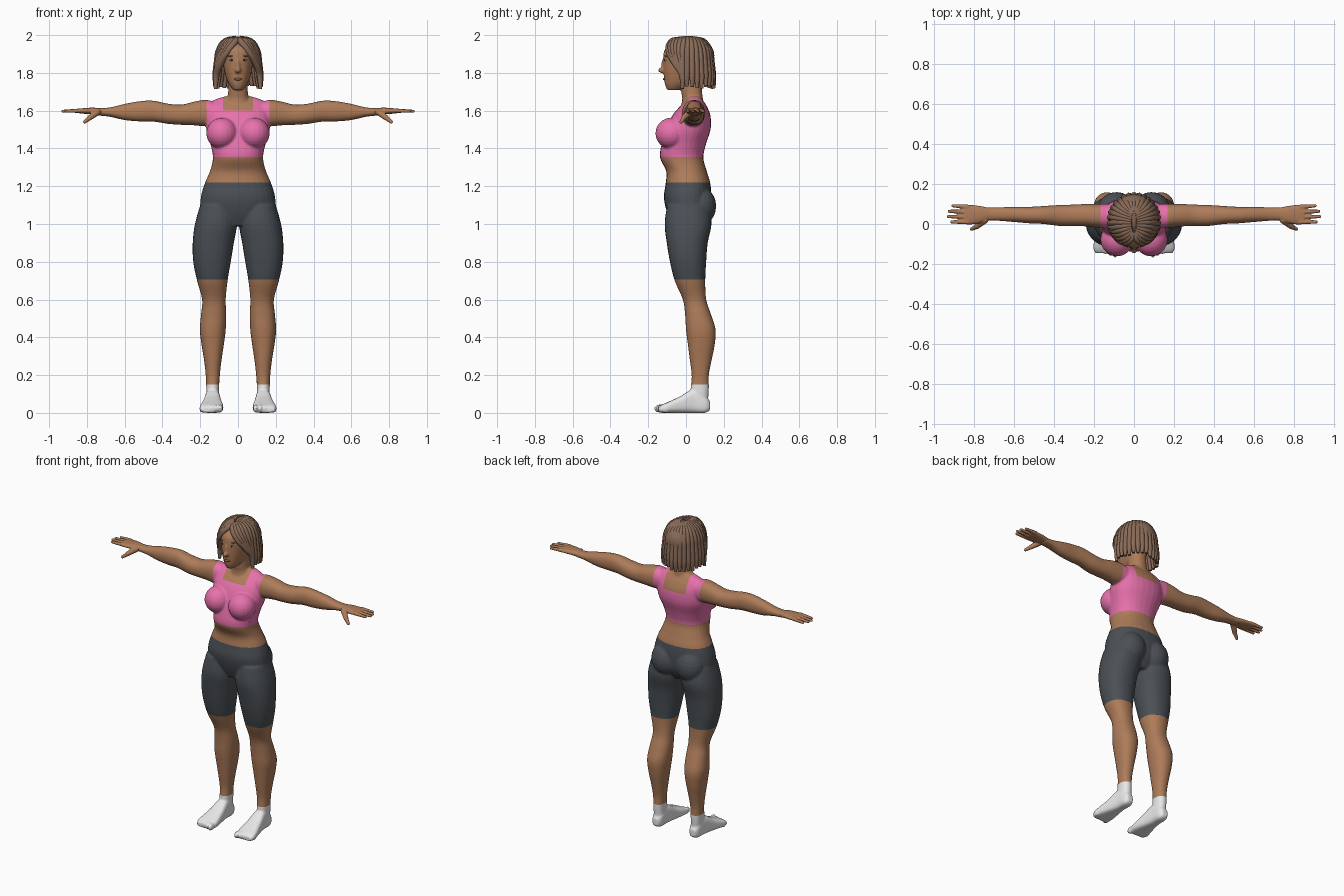
import bpy
import bmesh
import math
import random
from mathutils import Matrix, Vector

random.seed(4)
default_cube = bpy.data.objects.get("Cube")
if default_cube:
    bpy.data.objects.remove(default_cube, do_unlink=True)


def make_material(name, red, green, blue):
    material = bpy.data.materials.new(name)
    material.use_nodes = True
    color = (red, green, blue, 1)
    material.diffuse_color = color
    material.node_tree.nodes["Principled BSDF"].inputs["Base Color"].default_value = color
    return material


skin = make_material("skin brown", .42, .2, .1)
pink = make_material("top pink", .82, .17, .42)
slate = make_material("shorts slate", .07, .08, .09)
white = make_material("sock white", .8, .8, .8)
hair_brown = make_material("hair brown", .25, .145, .095)
lip_brown = make_material("lip brown", .3, .11, .07)
dark = make_material("iris dark", .04, .025, .02)


def add_object(name, bm, material):
    bmesh.ops.recalc_face_normals(bm, faces=bm.faces[:])
    mesh = bpy.data.meshes.new(name)
    bm.to_mesh(mesh)
    bm.free()
    mesh.materials.append(material)
    mesh.polygons.foreach_set("use_smooth", [True] * len(mesh.polygons))
    obj = bpy.data.objects.new(name, mesh)
    bpy.context.scene.collection.objects.link(obj)
    return obj


def bake(obj):
    """Replace an object's mesh with its evaluated result."""
    graph = bpy.context.evaluated_depsgraph_get()
    mesh = bpy.data.meshes.new_from_object(obj.evaluated_get(graph))
    obj.modifiers.clear()
    obj.data = mesh
    mesh.polygons.foreach_set("use_smooth", [True] * len(mesh.polygons))


def fuse(obj, voxel, rounds):
    """Merge overlapping volumes into one soft surface."""
    remesh = obj.modifiers.new("fuse", "REMESH")
    remesh.mode = "VOXEL"
    remesh.voxel_size = voxel
    soften = obj.modifiers.new("soften", "SMOOTH")
    soften.factor = .5
    soften.iterations = rounds
    bake(obj)


def spline(rings, steps=5):
    """Catmull-Rom interpolation through rows of numbers."""
    last = len(rings) - 1
    for i in range(last):
        near = [rings[max(0, min(last, i + k))] for k in (-1, 0, 1, 2)]
        for step in range(steps):
            t = step / steps
            yield [b + .5 * t * (c - a + t * (2*a - 5*b + 4*c - d + t * (3*(b - c) + d - a)))
                   for a, b, c, d in zip(*near)]
    yield rings[last]


def loft(bm, axis, rings, side=1, power=.9, sides=28):
    """Skin cross-sections given as (station, low u, high u, low v, high v)."""
    loops = []
    for t, u0, u1, v0, v1 in spline(rings):
        loop = []
        for k in range(sides):
            angle = math.tau * k / sides
            c, s = math.cos(angle), math.sin(angle)
            u = (u0 + u1) / 2 + (u1 - u0) / 2 * math.copysign(abs(c) ** power, c)
            v = (v0 + v1) / 2 + (v1 - v0) / 2 * math.copysign(abs(s) ** power, s)
            x, y, z = {"x": (t, u, v), "y": (u, t, v), "z": (u, v, t)}[axis]
            loop.append(bm.verts.new((x * side, y, z)))
        loops.append(loop)
    for a, b in zip(loops, loops[1:]):
        for k in range(sides):
            n = (k + 1) % sides
            bm.faces.new((a[k], a[n], b[n], b[k]))
    bm.faces.new(loops[0])
    bm.faces.new(loops[-1])


def centred(rows):
    """Turn (z, half width, front, back) rows into loft sections."""
    return [(z, -w, w, front, back) for z, w, front, back in rows]


def ellipsoid(bm, center, radii):
    matrix = Matrix.Translation(center) @ Matrix.Diagonal((*radii, 1))
    bmesh.ops.create_uvsphere(bm, u_segments=20, v_segments=12, radius=1, matrix=matrix)


def capsule(bm, start, end, r0, r1):
    a, b = Vector(start), Vector(end)
    turn = (b - a).to_track_quat("Z", "Y").to_matrix().to_4x4()
    bmesh.ops.create_cone(bm, cap_ends=True, segments=16, radius1=r0, radius2=r1,
                          depth=(b - a).length, matrix=Matrix.Translation((a + b) / 2) @ turn)
    ellipsoid(bm, a, (r0, r0, r0))
    ellipsoid(bm, b, (r1, r1, r1))


# Torso, neck and head
body = bmesh.new()
loft(body, "z", centred([
    (.99, .1, -.07, .09), (1.06, .19, -.1, .13), (1.14, .197, -.117, .135),
    (1.22, .174, -.107, .128), (1.28, .148, -.105, .11), (1.35, .133, -.137, .092),
    (1.42, .145, -.13, .105), (1.5, .168, -.105, .13), (1.57, .17, -.075, .13),
    (1.62, .165, -.035, .112), (1.655, .13, 0, .09), (1.675, .07, .01, .08)]))
loft(body, "z", centred([
    (1.6, .09, -.03, .1), (1.66, .06, -.02, .09), (1.7, .052, -.025, .085),
    (1.78, .05, -.03, .08)]))
loft(body, "z", centred([
    (1.71, .025, -.1, -.03), (1.74, .048, -.112, .03), (1.78, .065, -.117, .08),
    (1.83, .076, -.12, .1), (1.88, .081, -.121, .115), (1.92, .079, -.114, .115),
    (1.95, .068, -.087, .1), (1.975, .035, -.04, .06)]))
ellipsoid(body, (0, -.126, 1.814), (.016, .022, .015))
ellipsoid(body, (0, -.118, 1.84), (.011, .014, .036))

for side in (-1, 1):
    ellipsoid(body, (side * .085, -.077, 1.48), (.083, .085, .083))
    ellipsoid(body, (side * .087, .07, 1.095), (.095, .09, .105))
    # Leg
    loft(body, "z", [
        (1.1, .02, .2, -.1, .12), (1, .006, .228, -.113, .135), (.9, .022, .24, -.102, .115),
        (.8, .038, .237, -.085, .107), (.7, .055, .217, -.06, .102), (.6, .065, .19, -.017, .107),
        (.52, .062, .196, -.005, .133), (.44, .065, .202, 0, .157), (.36, .075, .193, .01, .152),
        (.28, .087, .18, .02, .136), (.2, .096, .171, .03, .121), (.13, .1, .168, .025, .121),
        (.04, .1, .165, .02, .115)], side)
    # Foot with toes
    loft(body, "y", [
        (.127, .115, .152, .015, .06), (.1, .1, .166, 0, .09), (.04, .096, .172, 0, .125),
        (-.03, .086, .186, 0, .088), (-.09, .078, .2, 0, .06), (-.125, .08, .203, 0, .045),
        (-.145, .088, .193, .003, .032)], side, .65)
    for toe in range(5):
        ellipsoid(body, (side * (.094 + .024 * toe), -.138 + .007 * toe, .023),
                  (.014, .031 - .002 * toe, .022))
    # Arm
    loft(body, "x", [
        (.1, -.02, .1, 1.53, 1.64), (.17, -.02, .1, 1.518, 1.657), (.24, -.012, .1, 1.523, 1.646),
        (.3, -.01, .097, 1.525, 1.632), (.37, -.01, .095, 1.53, 1.637), (.45, 0, .09, 1.542, 1.653),
        (.52, .003, .086, 1.543, 1.65), (.6, .01, .086, 1.55, 1.636), (.68, .016, .083, 1.568, 1.617),
        (.75, .018, .082, 1.575, 1.613)], side)
    # Hand with fingers and thumb
    hand = bmesh.new()
    loft(hand, "x", [
        (.72, .021, .08, 1.576, 1.613), (.77, .005, .09, 1.58, 1.616),
        (.82, -.003, .096, 1.584, 1.613), (.85, 0, .093, 1.588, 1.61)], side)
    for finger, reach in enumerate((.91, .928, .924, .905)):
        y = .01 + .025 * finger
        capsule(hand, (side * .83, y, 1.6), (side * reach, y + .002 * finger, 1.597), .012, .008)
    capsule(hand, (side * .745, .02, 1.592), (side * .785, -.012, 1.562), .018, .014)
    capsule(hand, (side * .785, -.012, 1.562), (side * .812, -.026, 1.54), .013, .009)
    label = "left" if side > 0 else "right"
    fuse(add_object(label + "_hand", hand, skin), .004, 2)

figure = add_object("figure", body, skin)
fuse(figure, .006, 4)

# Cut clean garment edges into the fused body
bm = bmesh.new()
bm.from_mesh(figure.data)
cuts = [((0, 0, z), (0, 0, 1)) for z in (.15, .705, 1.22, 1.355, 1.52, 1.57, 1.6)]
cuts += [((x, 0, 0), (1, 0, 0)) for x in (-.168, -.08, .08, .168)]
for point, normal in cuts:
    bmesh.ops.bisect_plane(bm, geom=bm.verts[:] + bm.edges[:] + bm.faces[:],
                           plane_co=point, plane_no=normal)


def garment(face):
    x, y, z = face.calc_center_median()
    x = abs(x)
    if z < .15:
        return "socks"
    if .705 < z < 1.22:
        return "shorts"
    neckline = 1.57 if y > .04 else 1.6
    in_opening = x < .08 and z > neckline
    on_arm = x > .168 and z > 1.52 or x > .25
    if z > 1.355 and not in_opening and not on_arm:
        return "sports_top"
    return "body"


# Split the body into skin and clothes
owners = [garment(face) for face in bm.faces]
for name, material in (("body", skin), ("sports_top", pink), ("shorts", slate), ("socks", white)):
    part = bm.copy()
    unwanted = [face for face, owner in zip(part.faces, owners) if owner != name]
    bmesh.ops.delete(part, geom=unwanted, context="FACES")
    add_object(name, part, material)
bm.free()
bpy.data.objects.remove(figure, do_unlink=True)


# Face details
def face_part(name, material, spots, radii):
    part = bmesh.new()
    for spot in spots:
        ellipsoid(part, spot, radii)
    add_object(name, part, material)


def pair(x, y, z):
    return [(-x, y, z), (x, y, z)]


face_part("eyes", white, pair(.033, -.105, 1.868), (.014, .009, .006))
face_part("irises", dark, pair(.033, -.111, 1.868), (.006, .006, .006))
face_part("eyebrows", hair_brown, pair(.034, -.106, 1.889), (.02, .009, .004))
face_part("lips", lip_brown, [(0, -.113, 1.767)], (.022, .009, .007))

# Hair: scalp cap under a bob of tapered strands falling from a centre parting
face_part("hair_cap", hair_brown, [(0, .035, 1.892)], (.102, .115, .1))
curve = bpy.data.curves.new("hair_strands", "CURVE")
curve.dimensions = "3D"
curve.bevel_depth = .017
curve.bevel_resolution = 2
curve.resolution_u = 5
curve.use_fill_caps = True
levels = [(1.966, .068, 0), (1.92, .1, .3), (1.85, .112, .7), (1.78, .12, 1), (1.722, .123, 1)]
for index in range(-14, 15):
    angle = math.radians(12 * index)
    limit = math.copysign(min(abs(angle), math.radians(105)), angle)
    depth = math.cos(angle)
    path = [(.01 * math.sin(angle), .01 + .05 * depth, 1.984 - .006 * depth ** 2)]
    drop = random.uniform(-.008, .012)
    for z, radius, sweep in levels:
        turn = angle + (limit - angle) * sweep
        ry = radius + (.004 if math.cos(turn) > 0 else .03)
        path.append((radius * math.sin(turn), .02 + ry * math.cos(turn), z + drop * sweep))
    strand = curve.splines.new("BEZIER")
    strand.bezier_points.add(len(path) - 1)
    for point, spot, size in zip(strand.bezier_points, path, (.8, 1, 1, 1, .95, .55)):
        point.co = spot
        point.radius = size
        point.handle_left_type = point.handle_right_type = "AUTO"
curve.materials.append(hair_brown)
guide = bpy.data.objects.new("hair_guide", curve)
bpy.context.scene.collection.objects.link(guide)
strands = bmesh.new()
bpy.context.view_layer.update()
strands.from_mesh(guide.evaluated_get(bpy.context.evaluated_depsgraph_get()).to_mesh())
add_object("hair_strands", strands, hair_brown)
bpy.data.objects.remove(guide, do_unlink=True)
